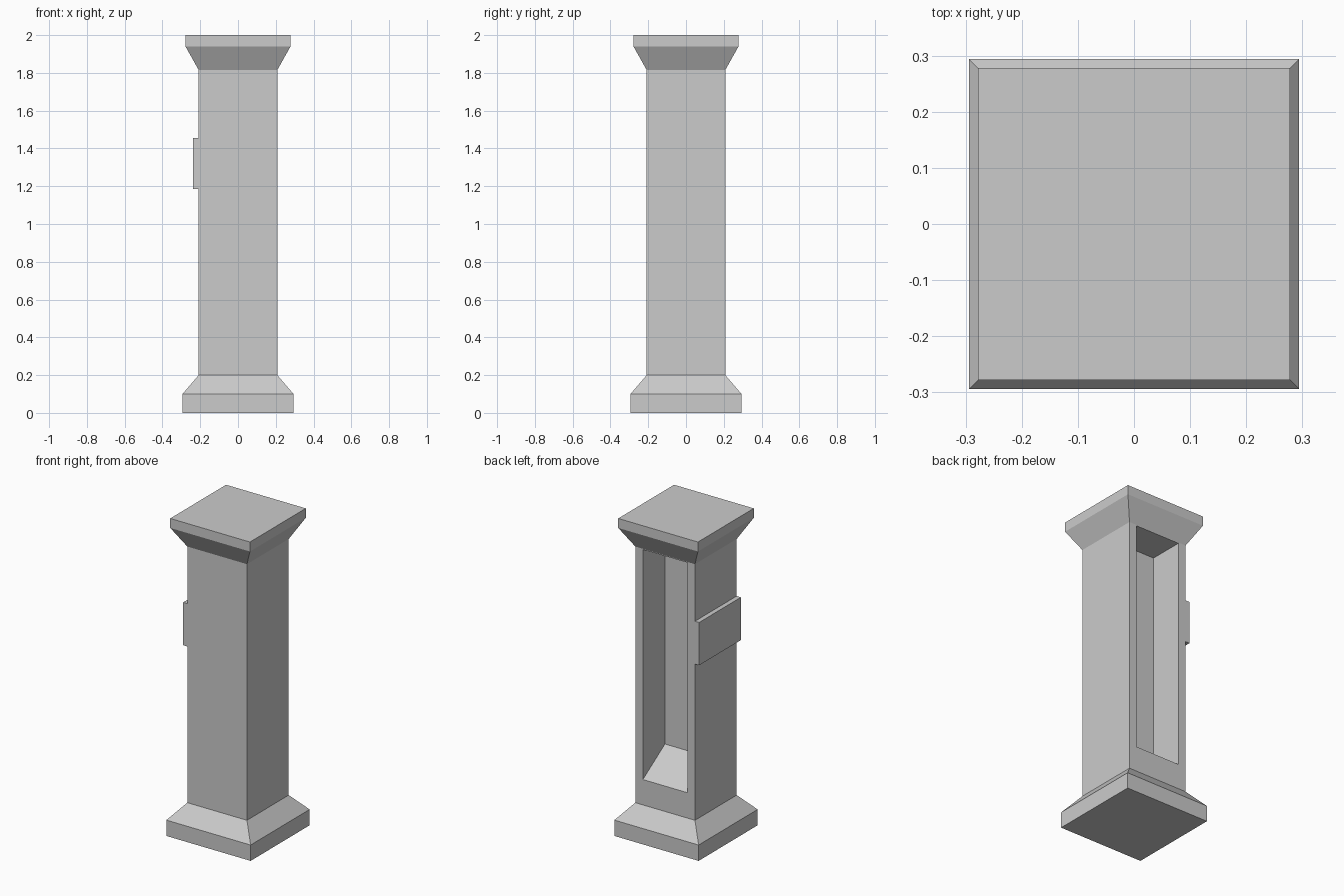
import bpy, bmesh

if "Cube" in bpy.data.objects:
    bpy.data.objects.remove(bpy.data.objects["Cube"])

SHAFT = 0.208


def make_object(name, bm):
    bmesh.ops.recalc_face_normals(bm, faces=bm.faces)
    mesh = bpy.data.meshes.new(name)
    bm.to_mesh(mesh)
    bm.free()
    obj = bpy.data.objects.new(name, mesh)
    bpy.context.collection.objects.link(obj)
    return obj


def square_loft(name, profile):
    """Stack square rings given as (half width, height) and cap both ends."""
    bm = bmesh.new()
    rings = [[bm.verts.new((sx * h, sy * h, z))
              for sx, sy in ((-1, -1), (1, -1), (1, 1), (-1, 1))]
             for h, z in profile]
    for a, b in zip(rings, rings[1:]):
        for i in range(4):
            j = (i + 1) % 4
            bm.faces.new((a[i], a[j], b[j], b[i]))
    bm.faces.new(rings[0])
    bm.faces.new(rings[-1])
    return make_object(name, bm)


def prism_x(name, outline, x0, x1):
    """Extrude a (y, z) outline along x."""
    bm = bmesh.new()
    face = bm.faces.new([bm.verts.new((x0, y, z)) for y, z in outline])
    new = bmesh.ops.extrude_face_region(bm, geom=[face])["geom"]
    bmesh.ops.translate(bm, vec=(x1 - x0, 0, 0),
                        verts=[g for g in new if isinstance(g, bmesh.types.BMVert)])
    return make_object(name, bm)


# Pillar: plinth, sloped foot, shaft, flared capital
pillar = square_loft("pillar", [(0.294, 0), (0.294, 0.10), (SHAFT, 0.20),
                                (SHAFT, 1.815), (0.278, 1.94), (0.278, 2.0)])

# Recess in the back face, with a floor that slopes up inward
slope = (0.50 - 0.36) / 0.22
out = 0.05
cutter = prism_x("recess_cutter",
                 [(SHAFT + out, 0.36 - slope * out), (SHAFT - 0.22, 0.50),
                  (SHAFT - 0.22, 1.81), (SHAFT + out, 1.81)], -0.155, 0.155)
# Keep the cutter inside the shaft outline so the flared capital stays whole
for v in cutter.data.vertices:
    if v.co.y > SHAFT:
        v.co.y = SHAFT + 0.001
        if v.co.z < 1:
            v.co.z = 0.36 - slope * 0.001
cutter.hide_render = True
mod = pillar.modifiers.new("recess", "BOOLEAN")
mod.operation = "DIFFERENCE"
mod.solver = "EXACT"
mod.object = cutter
bpy.context.view_layer.objects.active = pillar
bpy.ops.object.modifier_apply(modifier=mod.name)
bpy.data.objects.remove(cutter)

# Raised plate across the left face
prism_x("side_plate", [(-SHAFT, 1.185), (SHAFT, 1.185),
                       (SHAFT, 1.455), (-SHAFT, 1.455)], -0.237, -SHAFT)
